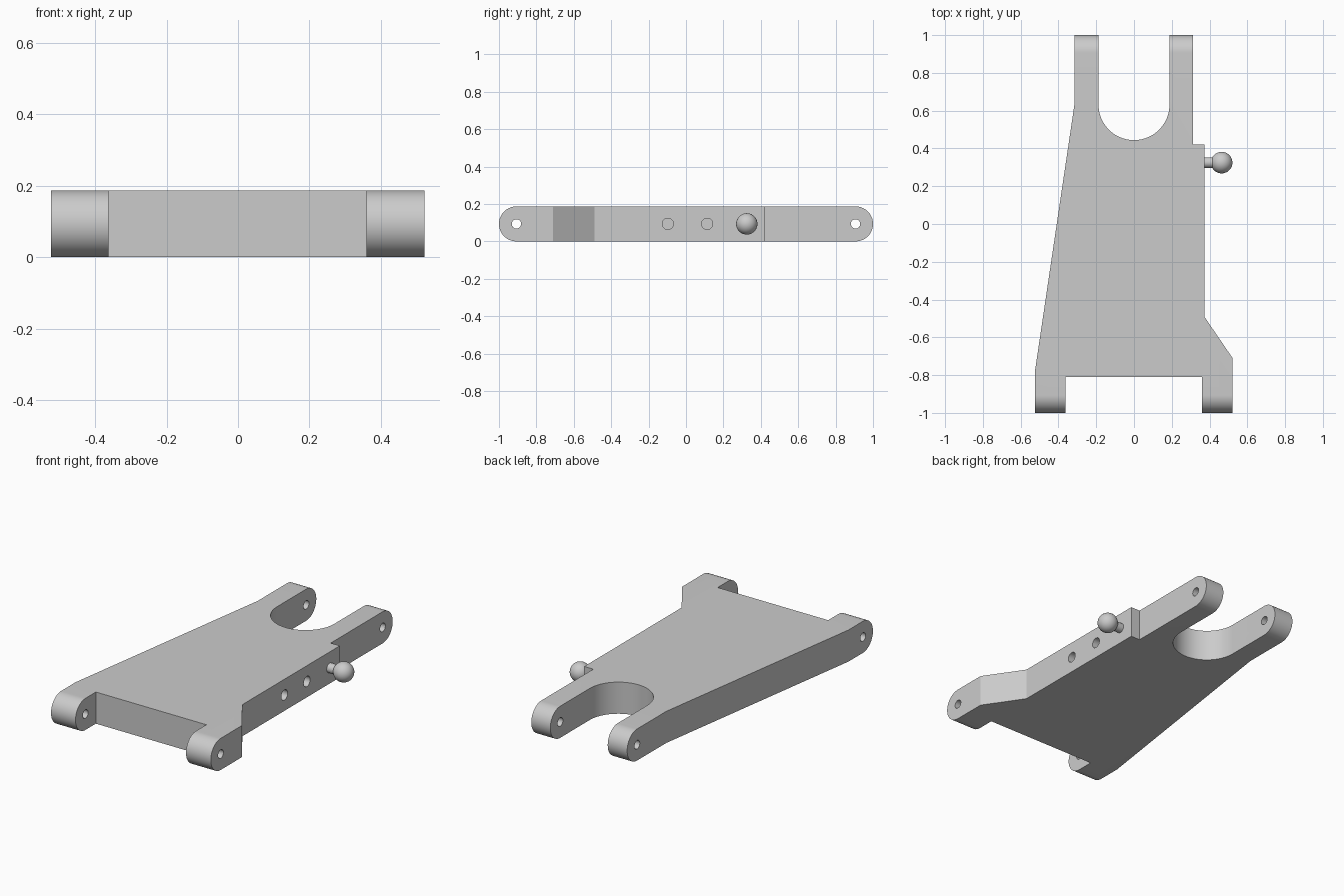
import bpy, bmesh, math
from mathutils import Vector, Matrix

cube = bpy.data.objects.get("Cube")
if cube:
    bpy.data.objects.remove(cube, do_unlink=True)

H = 0.187          # plate thickness
R = H / 2          # radius of the rounded ends
PIN_Y = 1 - R      # hinge axis distance from centre

grey = bpy.data.materials.new("light_grey")
grey.use_nodes = True
colour = (0.6, 0.6, 0.6, 1)
grey.diffuse_color = colour
grey.node_tree.nodes["Principled BSDF"].inputs["Base Color"].default_value = colour


def make_object(name, bm):
    bmesh.ops.recalc_face_normals(bm, faces=bm.faces)
    mesh = bpy.data.meshes.new(name)
    bm.to_mesh(mesh)
    bm.free()
    mesh.materials.append(grey)
    obj = bpy.data.objects.new(name, mesh)
    bpy.context.collection.objects.link(obj)
    return obj


def extrude(name, points, direction):
    bm = bmesh.new()
    face = bm.faces.new([bm.verts.new(p) for p in points])
    out = bmesh.ops.extrude_face_region(bm, geom=[face])
    verts = [v for v in out["geom"] if isinstance(v, bmesh.types.BMVert)]
    bmesh.ops.translate(bm, verts=verts, vec=Vector(direction))
    return make_object(name, bm)


def rod(name, x0, x1, y, radius, sides=32):
    bm = bmesh.new()
    place = Matrix.Translation(((x0 + x1) / 2, y, R)) @ Matrix.Rotation(math.pi / 2, 4, "Y")
    bmesh.ops.create_cone(bm, cap_ends=True, segments=sides, radius1=radius,
                          radius2=radius, depth=x1 - x0, matrix=place)
    return make_object(name, bm)


def boolean(target, cutter, operation):
    mod = target.modifiers.new(operation.title(), "BOOLEAN")
    mod.operation, mod.object, mod.solver = operation, cutter, "EXACT"
    bpy.context.view_layer.objects.active = target
    bpy.ops.object.modifier_apply(modifier=mod.name)
    bpy.data.objects.remove(cutter, do_unlink=True)


def smooth(obj):
    bpy.ops.object.select_all(action="DESELECT")
    obj.select_set(True)
    bpy.context.view_layer.objects.active = obj
    bpy.ops.object.shade_smooth_by_angle(angle=math.radians(30))


def arc(cx, cy, radius, start, end, steps):
    angles = [math.radians(start + (end - start) * i / steps) for i in range(steps + 1)]
    return [(cx + radius * math.cos(a), cy + radius * math.sin(a)) for a in angles]


# Arm plate: plan outline with a front notch and a round-bottomed rear slot
outline = [(-0.523, -1.1), (-0.363, -1.1), (-0.363, -0.81), (0.36, -0.81),
           (0.36, -1.1), (0.522, -1.1), (0.522, -0.71), (0.372, -0.49),
           (0.372, 0.42), (0.312, 0.42), (0.312, 1.1), (0.188, 1.1)]
outline += arc(0, 0.632, 0.188, 0, -180, 40)
outline += [(-0.188, 1.1), (-0.315, 1.1), (-0.315, 0.635), (-0.523, -0.77)]
arm = extrude("suspension_arm", [(x, y, -0.1) for x, y in outline], (0, 0, 0.4))

# Side profile rounds off the hinge lugs
side = arc(PIN_Y, R, R, -90, 90, 32) + arc(-PIN_Y, R, R, 90, 270, 32)
boolean(arm, extrude("round_profile", [(-0.8, y, z) for y, z in side], (1.6, 0, 0)), "INTERSECT")

# Hinge pin holes through every lug
for y in (-PIN_Y, PIN_Y):
    boolean(arm, rod("pin_hole", -0.8, 0.8, y, 0.025), "DIFFERENCE")

# Blind mounting holes on the left edge
for y in (-0.097, 0.113):
    boolean(arm, rod("mount_hole", 0.2, 0.5, y, 0.03), "DIFFERENCE")
smooth(arm)

# Ball stud
smooth(rod("ball_stud_shank", 0.33, 0.44, 0.325, 0.028))
bm = bmesh.new()
bmesh.ops.create_uvsphere(bm, u_segments=40, v_segments=24, radius=0.057,
                          matrix=Matrix.Translation((0.464, 0.325, R)))
smooth(make_object("ball_stud_head", bm))
